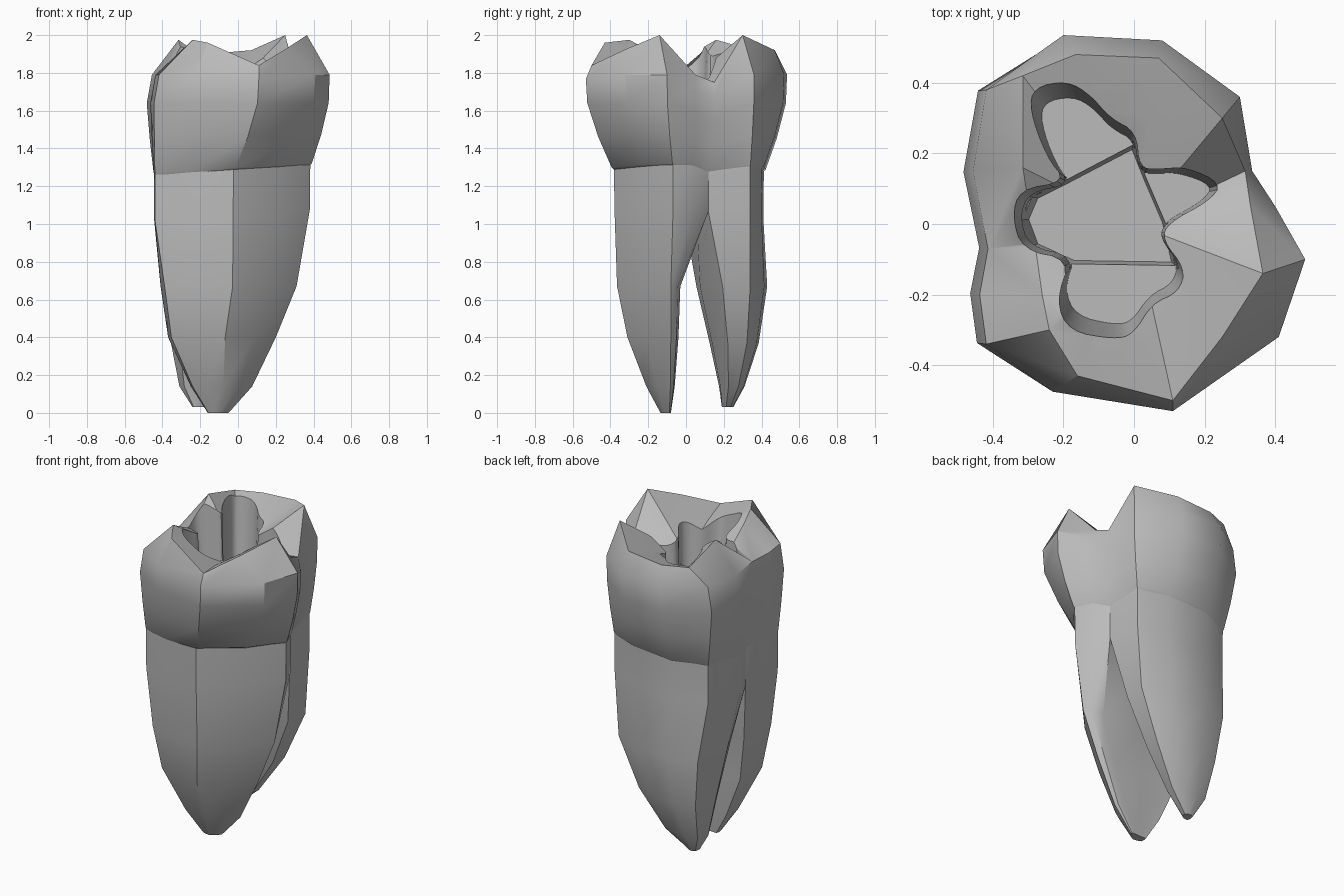
import bpy, bmesh
from mathutils import Vector

cube = bpy.data.objects.get("Cube")
if cube:
    bpy.data.objects.remove(cube)

enamel = bpy.data.materials.new("tooth_grey")
enamel.use_nodes = True
GREY = (0.5, 0.5, 0.5, 1)
enamel.diffuse_color = GREY
enamel.node_tree.nodes["Principled BSDF"].inputs["Base Color"].default_value = GREY


def loft(name, rings, tip=None):
    """Skin a stack of equal rings (bottom first), capped at both ends."""
    bm = bmesh.new()
    rows = [[bm.verts.new(p) for p in ring] for ring in rings]
    n = len(rows[0])
    for low, high in zip(rows, rows[1:]):
        for i in range(n):
            j = (i + 1) % n
            bm.faces.new((low[i], low[j], high[j], high[i]))
    bm.faces.new(rows[0][::-1])
    if tip:
        centre = bm.verts.new(tip)
        for i in range(n):
            bm.faces.new((rows[-1][i], rows[-1][(i + 1) % n], centre))
    else:
        bm.faces.new(rows[-1])
    bmesh.ops.recalc_face_normals(bm, faces=bm.faces)
    mesh = bpy.data.meshes.new(name)
    bm.to_mesh(mesh)
    bm.free()
    mesh.materials.append(enamel)
    obj = bpy.data.objects.new(name, mesh)
    bpy.context.collection.objects.link(obj)
    return obj


def smooth(obj, angle):
    bpy.ops.object.select_all(action="DESELECT")
    obj.select_set(True)
    bpy.context.view_layer.objects.active = obj
    bpy.ops.object.shade_smooth_by_angle(angle=angle)


# Columns around the tooth: neck (x, y), widest outline (x, y), cusp ridge (x, y, z)
columns = [
    ((.385, -.07), (.485, -.10), (.365, -.14, 2.0)),
    ((.34, .04), (.40, .05), (.33, .05, 1.79)),
    ((.28, .12), (.335, .15), (.315, .15, 1.75)),
    ((.26, .34), (.30, .36), (.25, .30, 2.0)),
    ((.08, .405), (.08, .52), (.07, .47, 1.92)),
    ((-.19, .415), (-.20, .535), (-.165, .48, 1.9)),
    ((-.385, .33), (-.445, .38), (-.315, .42, 1.9)),
    ((-.445, .10), (-.485, .15), (-.315, .16, 1.975)),
    ((-.41, -.01), (-.44, -.07), (-.28, -.06, 1.85)),
    ((-.445, -.13), (-.465, -.20), (-.26, -.20, 1.92)),
    ((-.44, -.285), (-.445, -.34), (-.24, -.30, 1.975)),
    ((-.24, -.36), (-.23, -.475), (-.16, -.43, 1.96)),
    ((-.02, -.385), (.11, -.53), (.11, -.50, 1.84)),
    ((.23, -.24), (.41, -.32), (.25, -.32, 1.925)),
]


def outline(z, t, lean=1):
    """Blend from the neck (t=0) to the widest outline (t=1); lean pulls in -x."""
    ring = []
    for neck, belly, ridge in columns:
        p = Vector(neck).lerp(Vector(belly), t)
        height = min(z + .06 * p.x * (1 - t), ridge[2] - (1.88 - z) * .8)
        ring.append((p.x * (lean if p.x < -.3 else 1), p.y, height))
    return ring


# Crown
crest = [c[2] for c in columns]
inner = [(x * .65, y * .65, z * .6 + .71) for x, y, z in crest]
sides = [outline(1.28, -.1), outline(1.3, .06), outline(1.46, .55),
         outline(1.64, .95), outline(1.79, 1, .94)]
crown = loft("crown", sides + [crest, inner], (0, 0, 1.74))

# Cavity: rounded lobed outline with tapered walls, deeper in the middle
lobes = [(-.31, .34), (-.30, .41), (-.20, .43), (-.13, .39), (-.07, .32),
         (.01, .28), (.02, .17), (.08, .165), (.16, .17), (.28, .125),
         (.24, .07), (.11, .0), (.09, -.05), (.16, -.14), (.14, -.21),
         (.06, -.25), (.0, -.34), (-.06, -.35), (-.19, -.32), (-.23, -.23),
         (-.19, -.11), (-.34, -.08), (-.37, .02), (-.34, .10),
         (-.20, .125), (-.26, .20)]
middle = [(-.21, .13), (.0, .24), (.04, .14), (.10, .0), (.13, -.13),
          (-.19, -.125), (-.31, -.07), (-.34, .01), (-.31, .08)]


def round_off(points):
    out = []
    for a, b in zip(points, points[1:] + points[:1]):
        a, b = Vector(a), Vector(b)
        out += [a.lerp(b, .25), a.lerp(b, .75)]
    return out


def cut(name, shape, floor, top, shrink):
    c = Vector((-.04, .03))
    low = [c + (Vector(p) - c) * shrink for p in shape]
    tool = loft(name, [[(p[0], p[1], floor) for p in low],
                       [(p[0], p[1], top) for p in shape]])
    tool.hide_render = True
    mod = crown.modifiers.new(name, "BOOLEAN")
    mod.operation = "DIFFERENCE"
    mod.solver = "EXACT"
    mod.object = tool
    bpy.context.view_layer.objects.active = crown
    bpy.ops.object.modifier_apply(modifier=name)
    bpy.data.objects.remove(tool)


cut("cavity_cutter", round_off(round_off(lobes)), 1.5, 2.1, .83)
cut("chamber_cutter", middle, 1.42, 1.6, .86)
smooth(crown, .6)


# Roots: each continues part of the neck, then narrows through boxes
# (z, x0, x1, y0, y1) filled by one cross-section
def root(name, picks, section, levels):
    rings = [[(x0 + u * (x1 - x0), y0 + v * (y1 - y0), z) for u, v in section]
             for z, x0, x1, y0, y1 in levels]
    for z, t in ((1.05, -.05), (1.31, -.02)):
        ring = [Vector(outline(z, t)[i]) for i in picks]
        rings.append(ring + [(ring[0] + ring[-1]) / 2])
    smooth(loft(name, rings), .6)


root("front_root", [8, 9, 10, 11, 12, 13, 0, 1, 2],
     [(.04, 1), (0, .65), (.03, .22), (.25, .05), (.53, 0), (.8, .38),
      (1, .85), (.96, .96), (.85, 1), (.45, .95)],
     [(0, -.16, -.05, -.135, -.08),
      (.14, -.25, .075, -.21, -.06),
      (.4, -.37, .20, -.31, -.04),
      (.67, -.41, .31, -.365, -.03)])
root("back_root", [2, 3, 4, 5, 6, 7, 8],
     [(.97, .37), (1, .76), (.75, .96), (.38, 1), (.1, .86), (0, .35),
      (.1, 0), (.55, .05)],
     [(.03, -.24, -.18, .19, .25),
      (.14, -.31, -.05, .175, .31),
      (.37, -.355, .10, .125, .385),
      (.67, -.41, .23, .055, .43)])
